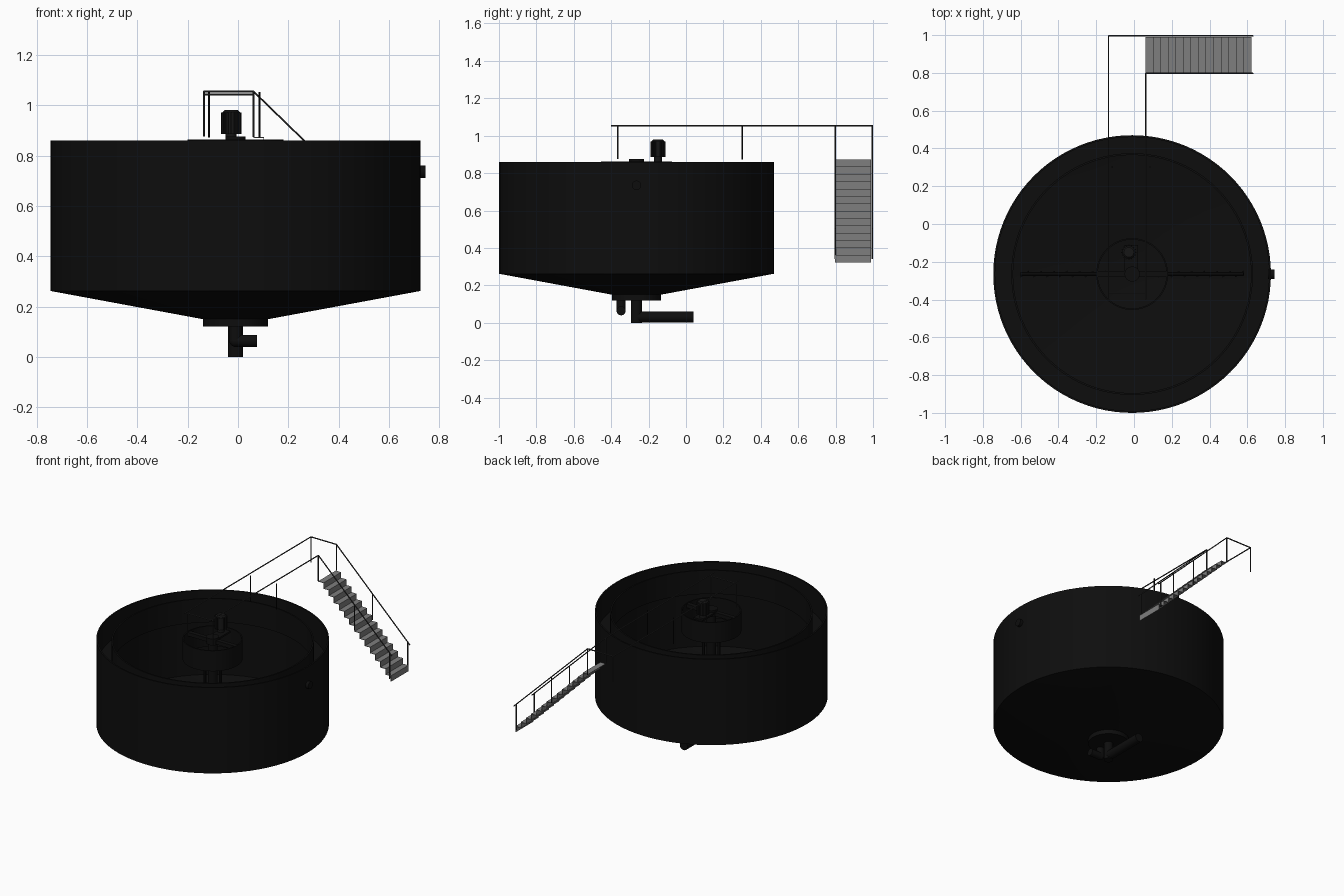
import bpy, bmesh, math
from mathutils import Vector

if "Cube" in bpy.data.objects:
    bpy.data.objects.remove(bpy.data.objects["Cube"])

CX, CY = -0.01, -0.265          # tank axis


def mat(name, v):
    m = bpy.data.materials.new(name)
    m.diffuse_color = (v, v, v, 1)
    m.use_nodes = True
    m.node_tree.nodes["Principled BSDF"].inputs["Base Color"].default_value = m.diffuse_color
    return m


BLACK = mat("tank black", 0.0042)
MOTOR = mat("motor black", 0.008)
RAIL = mat("rail dark grey", 0.03)
STEP = mat("step grey", 0.21)


def finish(bm, name, m, smooth=True):
    bmesh.ops.remove_doubles(bm, verts=bm.verts, dist=1e-5)
    bmesh.ops.recalc_face_normals(bm, faces=bm.faces)
    me = bpy.data.meshes.new(name)
    bm.to_mesh(me)
    bm.free()
    me.materials.append(m)
    ob = bpy.data.objects.new(name, me)
    bpy.context.collection.objects.link(ob)
    if smooth:
        bpy.ops.object.select_all(action='DESELECT')
        ob.select_set(True)
        bpy.context.view_layer.objects.active = ob
        bpy.ops.object.shade_smooth_by_angle(angle=math.radians(30))
    return ob


def lathe(name, profile, m, x=CX, y=CY, steps=96):
    """Spin a closed (radius, z) profile around a vertical axis."""
    bm = bmesh.new()
    vs = [bm.verts.new((x + r, y, z)) for r, z in profile]
    es = [bm.edges.new((a, b)) for a, b in zip(vs, vs[1:] + vs[:1])]
    bmesh.ops.spin(bm, geom=vs + es, cent=(x, y, 0), axis=(0, 0, 1),
                   angle=2 * math.pi, steps=steps, use_duplicate=False)
    bmesh.ops.dissolve_degenerate(bm, dist=1e-6, edges=bm.edges)
    return finish(bm, name, m)


def add_rod(bm, a, b, r, sides=6):
    a, b = Vector(a), Vector(b)
    d = b - a
    vs = bmesh.ops.create_cone(bm, cap_ends=True, segments=sides, radius1=r,
                               radius2=r, depth=d.length)["verts"]
    q = Vector((0, 0, 1)).rotation_difference(d)
    for v in vs:
        v.co = q @ v.co + (a + b) / 2


def rods(name, pairs, r, m, sides=6):
    bm = bmesh.new()
    for a, b in pairs:
        add_rod(bm, a, b, r, sides)
    return finish(bm, name, m)


def box(name, lo, hi, m):
    bm = bmesh.new()
    vs = bmesh.ops.create_cube(bm, size=1)["verts"]
    for v in vs:
        v.co = Vector([(l + h) / 2 + c * (h - l) for l, h, c in zip(lo, hi, v.co)])
    return finish(bm, name, m, False)


# Tank shell with conical floor and overflow trough
lathe("tank", [(0, .15), (.13, .15), (.735, .262), (.735, .86), (.725, .86),
               (.725, .69), (.64, .69), (.64, .845), (.63, .845), (.63, .68),
               (.725, .68), (.725, .272), (.13, .165), (0, .165)], BLACK)
lathe("bottom_hub", [(0, .12), (.13, .12), (.13, .152), (0, .152)], BLACK, steps=48)
rods("overflow_nozzle", [((CX + .72, CY, .735), (.745, CY, .735))], .025, BLACK, 24)

# Outlet pipes under the hub
rods("main_outlet_pipe", [((CX, CY, 0), (CX, CY, .13)),
                          ((CX, CY, .031), (CX, .04, .031))], .03, BLACK, 24)
rods("side_outlet_pipe", [((CX, -.347, .062), (CX, -.347, .13)),
                          ((CX, -.347, .064), (.075, -.347, .064))], .024, BLACK, 24)
bm = bmesh.new()
bmesh.ops.create_uvsphere(bm, u_segments=20, v_segments=10, radius=.0245)
bmesh.ops.translate(bm, verts=bm.verts, vec=(CX, -.347, .064))
finish(bm, "side_outlet_elbow", BLACK)

# Feedwell ring, drive shaft and gearbox
lathe("feedwell", [(.182, .72), (.19, .72), (.19, .863), (.182, .863)], BLACK, steps=64)
lathe("drive_shaft", [(0, .16), (.03, .16), (.03, .86), (0, .86)], BLACK, steps=24)
lathe("gearbox", [(0, .83), (.04, .83), (.04, .875), (0, .875)], BLACK, steps=32)
box("feedwell_beam_x", (CX - .185, CY - .015, .835), (CX + .185, CY + .015, .86), BLACK)
box("drive_mount", (CX - .04, CY, .85), (CX + .03, -.11, .862), BLACK)
rods("shaft_cage", [((CX + s * .06, CY, .24), (CX + s * .06, CY, .74))
                    for s in (-1, 1)], .01, BLACK, 8)

# Rake arms parallel to the sloped floor, with blades
rods("rake_arms", [((CX, CY, .24 + h), (CX + s * .59, CY, .345 + h * .2))
                   for s in (-1, 1) for h in (0, .12)], .011, BLACK, 8)
bm = bmesh.new()
for s in (-1, 1):
    for i in range(7):
        d = .16 + i * .068
        vs = bmesh.ops.create_cube(bm, size=1)["verts"]
        for v in vs:
            px, py = v.co.x * .055, v.co.y * .006
            c, k = math.cos(.6), math.sin(.6)
            v.co = (CX + s * (d + px * c - py * k), CY + s * (px * k + py * c),
                    .215 + d * .18 + v.co.z * .05)
finish(bm, "rake_blades", BLACK, False)

# Finned motor
MX, MY = -.027, -.15
lathe("motor_body", [(0, .86), (.022, .86), (.022, .885), (.034, .885), (.034, .972),
                     (.026, .98), (0, .98)], MOTOR, MX, MY, 32)
bm = bmesh.new()
for i in range(16):
    a = i * math.pi / 8
    vs = bmesh.ops.create_cube(bm, size=1)["verts"]
    for v in vs:
        r, t = .034 + v.co.x * .013, v.co.y * .005
        v.co = (MX + r * math.cos(a) - t * math.sin(a),
                MY + r * math.sin(a) + t * math.cos(a), .928 + v.co.z * .084)
finish(bm, "motor_fins", MOTOR, False)

# Walkway handrails, stair handrails and posts
XL, XR, YN, YF, ZR = -.135, .062, .797, .996, 1.054
rail_z = lambda x: ZR - (x - XR) * .97
rails = [((XL, -.4, ZR), (XL, YF, ZR)), ((XR, -.4, ZR), (XR, YN, ZR)),
         ((XL, YF, ZR), (XR, YF, ZR)), ((XL, -.365, 1.042), (XR, -.365, 1.042))]
rails += [((XR, y, ZR), (.63, y, rail_z(.63))) for y in (YN, YF)]
rods("handrails", rails, .004, RAIL)
posts = [((x, -.365, .875), (x, -.365, ZR)) for x in (XL, XR)]
posts += [((XL, YF, .875), (XL, YF, ZR))]
posts += [((x, y, rail_z(x) - .18), (x, y, rail_z(x)))
          for x in (XR, .34, .612) for y in (YN, YF)]
rods("handrail_posts", posts, .004, RAIL)
rods("middle_posts", [((x, .302, .872), (x, .302, 1.052)) for x in (-.115, .085)],
     .004, BLACK)

# Stairs: folded sheet of treads and risers
N, X0, X1, Z0, Z1 = 14, .062, .62, .872, .322
dx, dz = (X1 - X0) / N, (Z0 - Z1) / N
pts = []
for i in range(N):
    pts += [(X0 + i * dx, Z0 - i * dz), (X0 + (i + 1) * dx, Z0 - i * dz)]
pts.append((X1, Z1))
bm = bmesh.new()
rows = [[bm.verts.new((x, y, z)) for x, z in pts] for y in (YN, YF - .006)]
for i in range(len(pts) - 1):
    bm.faces.new((rows[0][i], rows[0][i + 1], rows[1][i + 1], rows[1][i]))
stairs = finish(bm, "stairs", STEP, False)
sol = stairs.modifiers.new("thickness", 'SOLIDIFY')
sol.thickness = .004
sol.offset = 0
